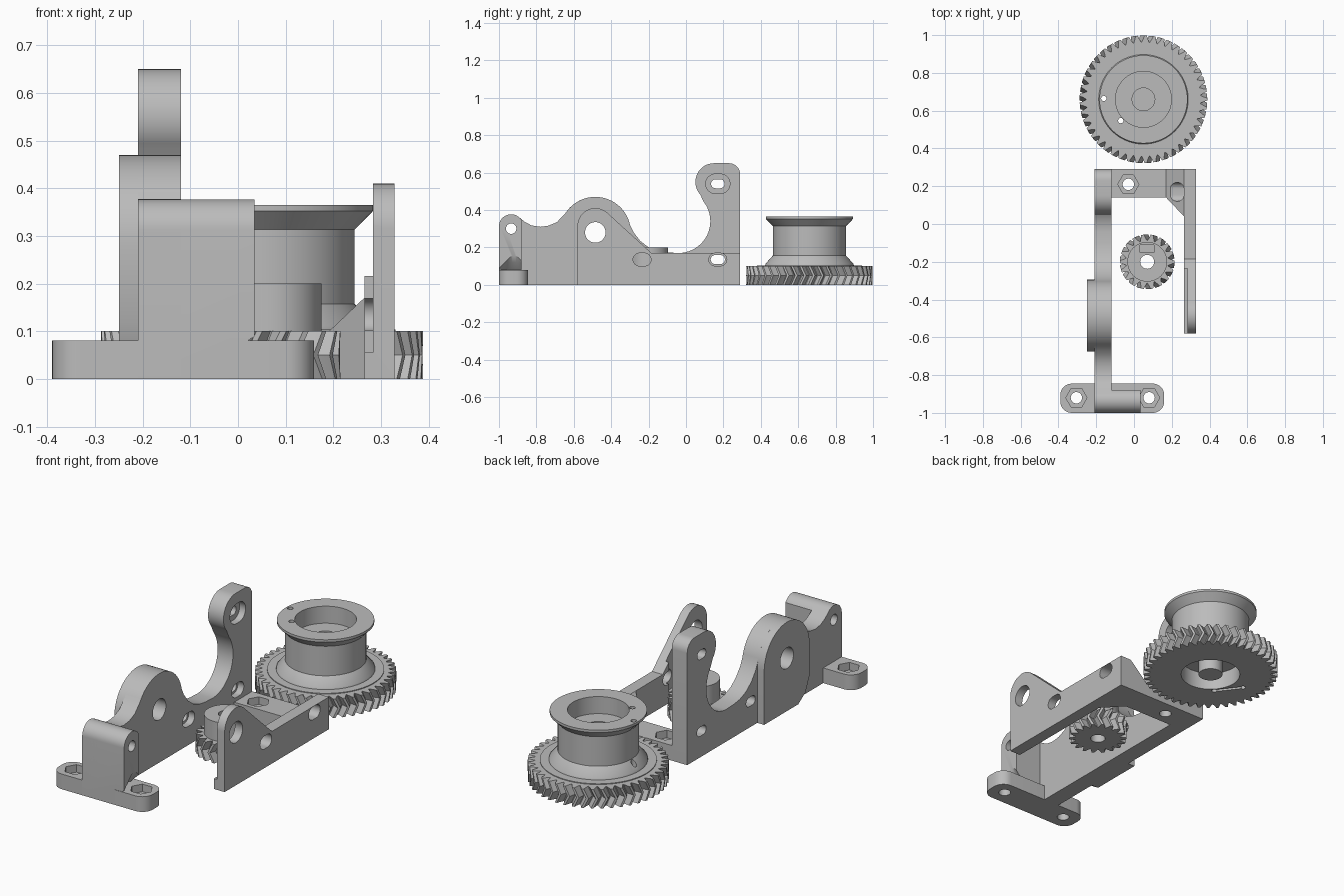
import bpy, bmesh, math
from math import cos, sin, pi, radians

if "Cube" in bpy.data.objects:
    bpy.data.objects.remove(bpy.data.objects["Cube"])

grey = bpy.data.materials.new("printed_grey")
grey.use_nodes = True
COLOUR = (0.5, 0.5, 0.5, 1)
grey.diffuse_color = COLOUR
grey.node_tree.nodes["Principled BSDF"].inputs["Base Color"].default_value = COLOUR


def finish(name, bm):
    bmesh.ops.recalc_face_normals(bm, faces=bm.faces)
    mesh = bpy.data.meshes.new(name)
    bm.to_mesh(mesh)
    bm.free()
    mesh.materials.append(grey)
    obj = bpy.data.objects.new(name, mesh)
    bpy.context.collection.objects.link(obj)
    return obj


def smooth(obj, angle=30):
    for p in obj.data.polygons:
        p.use_smooth = True
    obj.data.set_sharp_from_angle(angle=radians(angle))
    return obj


def stack(name, rings):
    """Skin a list of equal-length point rings and cap both ends."""
    bm = bmesh.new()
    vs = [[bm.verts.new(p) for p in ring] for ring in rings]
    n = len(vs[0])
    for a, b in zip(vs, vs[1:]):
        for i in range(n):
            j = (i + 1) % n
            bm.faces.new((a[i], a[j], b[j], b[i]))
    bm.faces.new(vs[0])
    bm.faces.new(vs[-1])
    return finish(name, bm)


def prism(name, pts, axis, lo, hi):
    put = {"x": lambda p, h: (h, p[0], p[1]),
           "y": lambda p, h: (p[0], h, p[1]),
           "z": lambda p, h: (p[0], p[1], h)}[axis]
    return stack(name, [[put(p, h) for p in pts] for h in (lo, hi)])


def arc(cx, cy, r, a0, a1, n=16):
    angles = [radians(a0 + (a1 - a0) * i / n) for i in range(n + 1)]
    return [(cx + r * cos(a), cy + r * sin(a)) for a in angles]


def circle(cx, cy, r, n=40):
    return arc(cx, cy, r, 0, 360 - 360 / n, n - 1)


def slot(cx, cy, hw, hh):
    return arc(cx + hw - hh, cy, hh, -90, 90) + arc(cx - hw + hh, cy, hh, 90, 270)


def rect(x0, y0, x1, y1):
    return [(x0, y0), (x1, y0), (x1, y1), (x0, y1)]


def cut(obj, *cutters):
    """Subtract cutters (pts, axis, lo, hi) or objects, then smooth."""
    tools = [c if isinstance(c, bpy.types.Object) else prism("cutter", *c) for c in cutters]
    for t in tools:
        t.hide_render = True
        m = obj.modifiers.new("cut", "BOOLEAN")
        m.operation, m.solver, m.object = "DIFFERENCE", "EXACT", t
    dg = bpy.context.evaluated_depsgraph_get()
    dg.update()
    mesh = bpy.data.meshes.new_from_object(obj.evaluated_get(dg))
    obj.modifiers.clear()
    obj.data = mesh
    for t in tools:
        bpy.data.objects.remove(t)
    return smooth(obj)


def lathe(name, profile, cx, cy, n=72):
    """Revolve a profile that starts and ends on the axis."""
    bm = bmesh.new()
    verts = [bm.verts.new((cx + r, cy, z)) for r, z in profile]
    edges = [bm.edges.new(e) for e in zip(verts, verts[1:])]
    bmesh.ops.spin(bm, geom=verts + edges, cent=(cx, cy, 0), axis=(0, 0, 1),
                   angle=2 * pi, steps=n)
    bmesh.ops.remove_doubles(bm, verts=bm.verts, dist=0.0001)
    return finish(name, bm)


def herringbone(name, cx, cy, root, tip, teeth, turn):
    pitch = 2 * pi / teeth
    rings = []
    for z, twist in ((0, 0), (0.05, turn * pitch), (0.1, 0)):
        ring = []
        for k in range(teeth):
            for f, r in ((-.46, root), (-.26, (root + tip) / 2), (-.13, tip),
                         (.13, tip), (.26, (root + tip) / 2), (.46, root)):
                a = (k + f) * pitch + twist
                ring.append((cx + r * cos(a), cy + r * sin(a), z))
        rings.append(ring)
    return stack(name, rings)


def bolt(x, y):
    """Through hole with a hexagonal nut trap on top of a thin flange."""
    return [(circle(x, y, .03), "z", -.1, .2), (circle(x, y, .056, 6), "z", .04, .2)]


# Motor plate: long wall with front lug, bearing hump, motor arc and rear lobe
wall = [(-1, 0), (.29, 0)]
wall += arc(.23, .59, .06, 0, 90, 8) + arc(.15, .55, .1, 90, 222)
wall += arc(-.04, .34, .17, 38, -90, 20)
wall += [(-.1, .173), (-.15, .18), (-.2, .2), (-.245, .235), (-.28, .28)]
wall += arc(-.485, .28, .19, 12, 148, 24)
wall += [(-.69, .335), (-.735, .316), (-.78, .31), (-.825, .317), (-.86, .335)]
wall += arc(-.935, .312, .065, 50, 180)
low_slots = [(slot(y, .135, .038, .024), "x", -.4, 0) for y in (.17, -.24)]
low_bores = [(slot(y, .135, .05, .036), "x", -.155, 0) for y in (.17, -.24)]
bearing_hole = (circle(-.485, .28, .055), "x", -.4, .5)
tension_hole = (circle(-.935, .3, .028), "x", -.4, .5)
cut(prism("motor_plate", wall, "x", -.21, -.12), bearing_hole, tension_hole,
    (slot(.17, .54, .036, .024), "x", -.4, 0),
    (slot(.17, .54, .065, .052), "x", -.155, 0), *low_slots, *low_bores)

# Bearing boss on the outer side of the plate
boss = [(-.58, 0), (-.295, 0)] + arc(-.485, .28, .19, 0, 180, 28) + [(-.675, .12), (-.64, .04)]
cut(prism("bearing_boss", boss, "x", -.25, -.205), bearing_hole)

# Front block with rounded top and screw clearance
block = [(-1, 0), (-.88, 0)] + arc(-.935, .312, .065, 32, 180)
clearance = stack("clearance", [[(*p, z) for p in circle(.08, -.92, r)]
                                for r, z in ((.1, .08), (.065, .12), (.04, .165))])
cut(prism("front_block", block, "x", -.21, .035), tension_hole, clearance,
    (rect(-.02, -1.1, .2, -.8), "z", -.1, .081))

# Front foot with two bolt holes
foot = (arc(.1, -.905, .06, 0, 90, 8) + arc(-.33, -.905, .06, 90, 180, 8)
        + arc(-.33, -.94, .06, 180, 270, 8) + arc(.1, -.94, .06, 270, 360, 8))
cut(prism("front_foot", foot, "z", 0, .08), *bolt(-.305, -.92), *bolt(.08, -.92))

# Rear cross bar with a sloped corner gusset
bar = [(-.21, 0), (.3, 0), (.3, .17), (.265, .17), (.17, .08), (-.21, .08)]
corner = [(-.3, .14), (.17, .14), (.265, .04), (.265, -.1), (-.3, -.1)]
cut(prism("cross_bar", bar, "y", .03, .29), (corner, "z", -.1, .3), *bolt(-.03, .21),
    (slot(.17, .135, .05, .034), "x", .1, .5))

# Side arm with a round head, thinned on its inner side
arm = [(-.58, 0), (.29, 0), (.29, .17), (-.185, .17)] + arc(-.485, .315, .095, 47, 180, 20)
cut(prism("side_arm", arm, "x", .265, .328), bearing_hole,
    (rect(.2, -.7, .283, -.235), "z", .055, .6),
    *[(slot(y, .135, .048, .034), "x", .1, .5) for y in (.17, -.235)])

# Small drive gear with hub, shaft hole, nut trap and set screw hole
gx, gy = .07, -.2
shaft = (circle(gx, gy, .037), "z", -.1, .4)
cut(herringbone("drive_gear", gx, gy, .113, .145, 18, -.5), shaft)
cut(prism("drive_gear_hub", circle(gx, gy, .105, 64), "z", .09, .2), shaft,
    (rect(gx - .037, gy + .05, gx + .037, gy + .088), "z", .11, .3),
    (circle(gx, .15, .02, 20), "y", gy, gy + .2))

# Large driven gear with bearing pocket and thread groove underneath
bx, by = .05, .66
holes = [(circle(-.16, .665, .014, 16), "z", -.1, .5),
         (circle(-.07, .547, .014, 16), "z", -.1, .5)]
groove = [(-.167, .66), (-.077, .542), (-.063, .552), (-.153, .67)]
cut(herringbone("driven_gear", bx, by, .303, .338, 45, .5),
    (circle(bx, by, .148, 64), "z", -.1, .3), *holes, (groove, "z", -.1, .03))

# Spool on the driven gear: cone, barrel, flange and upper bearing pocket
spool = [(0, .092), (.28, .092), (.28, .104), (.237, .104), (.235, .112), (.195, .157),
         (.195, .313), (.233, .352), (.233, .365), (.148, .365), (.148, .275),
         (.06, .275), (.06, .1), (0, .1)]
cut(lathe("spool", spool, bx, by), *holes)

# Support pillar inside the lower bearing pocket
smooth(prism("support_pillar", circle(bx, by, .06), "z", 0, .095))
